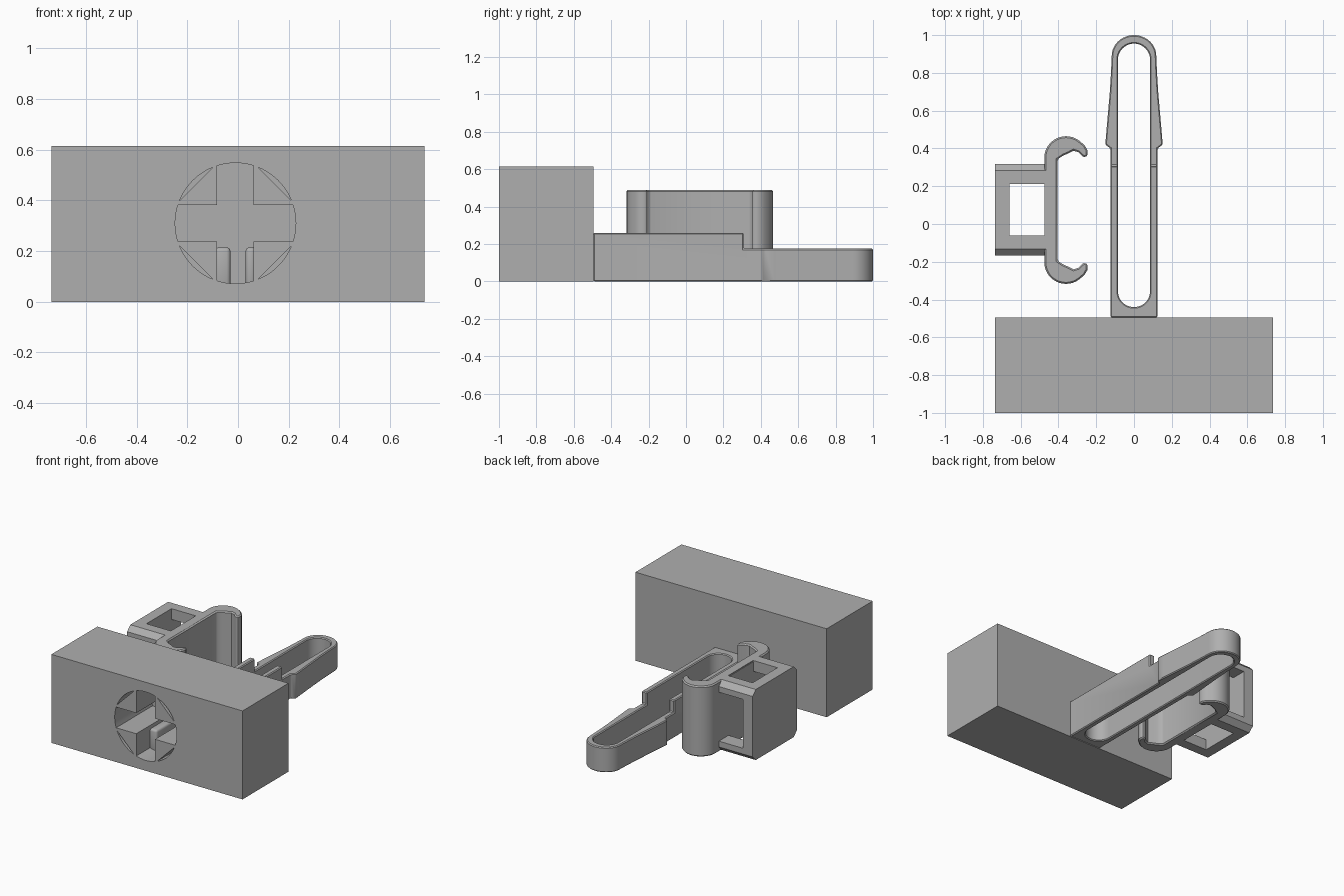
import bpy, bmesh, math

if "Cube" in bpy.data.objects:
    bpy.data.objects.remove(bpy.data.objects["Cube"], do_unlink=True)

grey = bpy.data.materials.new("plain_grey")
grey.use_nodes = True
grey.diffuse_color = (0.43, 0.43, 0.43, 1)
grey.node_tree.nodes["Principled BSDF"].inputs["Base Color"].default_value = grey.diffuse_color


def prism(name, outlines, lo, hi, axis="z"):
    """Extrude closed 2D outlines along an axis from lo to hi."""
    place = {"x": lambda a, b, c: (c, a, b),
             "y": lambda a, b, c: (a, c, b),
             "z": lambda a, b, c: (a, b, c)}[axis]
    bm = bmesh.new()
    for pts in outlines:
        n = len(pts)
        low = [bm.verts.new(place(a, b, lo)) for a, b in pts]
        top = [bm.verts.new(place(a, b, hi)) for a, b in pts]
        bm.faces.new(low[::-1])
        bm.faces.new(top)
        for i in range(n):
            j = (i + 1) % n
            bm.faces.new((low[i], low[j], top[j], top[i]))
    bmesh.ops.recalc_face_normals(bm, faces=bm.faces)
    mesh = bpy.data.meshes.new(name)
    bm.to_mesh(mesh)
    bm.free()
    obj = bpy.data.objects.new(name, mesh)
    bpy.context.collection.objects.link(obj)
    mesh.materials.append(grey)
    return obj


def apply(obj, mod):
    with bpy.context.temp_override(object=obj, active_object=obj):
        bpy.ops.object.modifier_apply(modifier=mod.name)


def cut(obj, cutter):
    cutter.hide_render = True
    mod = obj.modifiers.new("cut", "BOOLEAN")
    mod.operation = "DIFFERENCE"
    mod.solver = "EXACT"
    mod.object = cutter
    apply(obj, mod)
    bpy.data.objects.remove(cutter, do_unlink=True)


def bevel(obj, width, segments=1):
    mod = obj.modifiers.new("bevel", "BEVEL")
    mod.width, mod.segments = width, segments
    mod.limit_method = "ANGLE"
    mod.angle_limit = math.radians(50)
    apply(obj, mod)


def smooth(obj):
    bpy.ops.object.select_all(action="DESELECT")
    obj.select_set(True)
    bpy.context.view_layer.objects.active = obj
    bpy.ops.object.shade_smooth_by_angle(angle=math.radians(30))


def arc(cx, cy, rx, start, end, steps=14, ry=None):
    ry = ry or rx
    angles = [math.radians(start + (end - start) * i / steps) for i in range(steps + 1)]
    return [(cx + rx * math.cos(t), cy + ry * math.sin(t)) for t in angles]


def rect(a0, a1, b0, b1):
    return [(a0, b0), (a1, b0), (a1, b1), (a0, b1)]


# Main block with a cross socket and four thin arc slots in its front
block = prism("main_block", [rect(-0.735, 0.735, 0, 0.615)], -1, -0.495, "y")
CX, CZ, R, HALF = -0.01, 0.31, 0.238, 0.072
spread = math.degrees(math.asin(HALF / R))
cross, slots = [], []
for turn in range(4):
    a = 90 * turn
    cross += arc(CX, CZ, R, a - spread, a + spread, 8)
    cross += arc(CX, CZ, HALF * math.sqrt(2), a + 45, a + 45, 1)[:1]
    slots.append(arc(CX, CZ, R, a + 22, a + 68, 10))
cut(block, prism("socket_cutter", [cross] + slots, -1.1, -0.6, "y"))
smooth(block)

# Rounded grip ribs on both sides of the lower socket arm
for side, inner, outer in (("left", 0.03, 0.07), ("right", -0.03, -0.09)):
    lo, hi = sorted((inner, outer))
    rib = prism(side + "_socket_rib", [rect(lo, hi, 0.06, 0.215)], -0.85, -0.58, "y")
    bevel(rib, 0.015, 3)
    smooth(rib)

# Long looped pin: barbed outline, rounded tip, long slot, lowered outer half
side = [(0.125, -0.495), (0.125, 0.4), (0.152, 0.42), (0.148, 0.47), (0.128, 0.7), (0.122, 0.8)]
tip = arc(0, 0.89, 0.118, 0, 180, 24, ry=0.11)
pin = prism("looped_pin", [side + tip + [(-x, y) for x, y in side[::-1]]], 0, 0.26)
slot = arc(0, 0.87, 0.085, 0, 180, 20) + arc(0, -0.355, 0.085, 180, 360, 20)
cut(pin, prism("slot_cutter", [slot], -0.1, 0.4))
cut(pin, prism("step_cutter", [rect(-0.3, 0.3, 0.308, 1.1)], 0.175, 0.4))
bevel(pin, 0.006)
smooth(pin)

# Clip: spine with a curled hook at each end, mirrored about its middle
MID = 0.074
hook = [(-0.475, 0.345)]
hook += arc(-0.36, 0.35, 0.115, 175, 55, 14)
hook += [(-0.262, 0.418), (-0.247, 0.392), (-0.245, 0.362), (-0.258, 0.352), (-0.275, 0.36),
         (-0.295, 0.38), (-0.32, 0.388), (-0.345, 0.375), (-0.375, 0.362), (-0.405, 0.342)]
clip = prism("clip_hooks", [hook + [(x, 2 * MID - y) for x, y in hook[::-1]]], 0, 0.49)
bevel(clip, 0.008)
smooth(clip)

# Chamfered box frame behind the clip, open vertically and front to back
Y0, Y1, TOP, C = -0.168, 0.318, 0.49, 0.035
outline = [(Y0 + C, 0), (Y1 - C, 0), (Y1, C), (Y1, TOP - C),
           (Y1 - C, TOP), (Y0 + C, TOP), (Y0, TOP - C), (Y0, C)]
frame = prism("clip_box_frame", [outline], -0.735, -0.46, "x")
cut(frame, prism("vertical_cutter", [rect(-0.66, -0.473, -0.062, 0.212)], -0.1, 0.6))
cut(frame, prism("window_cutter", [rect(-0.66, -0.473, 0.075, 0.415)], -0.4, 0.5, "y"))
